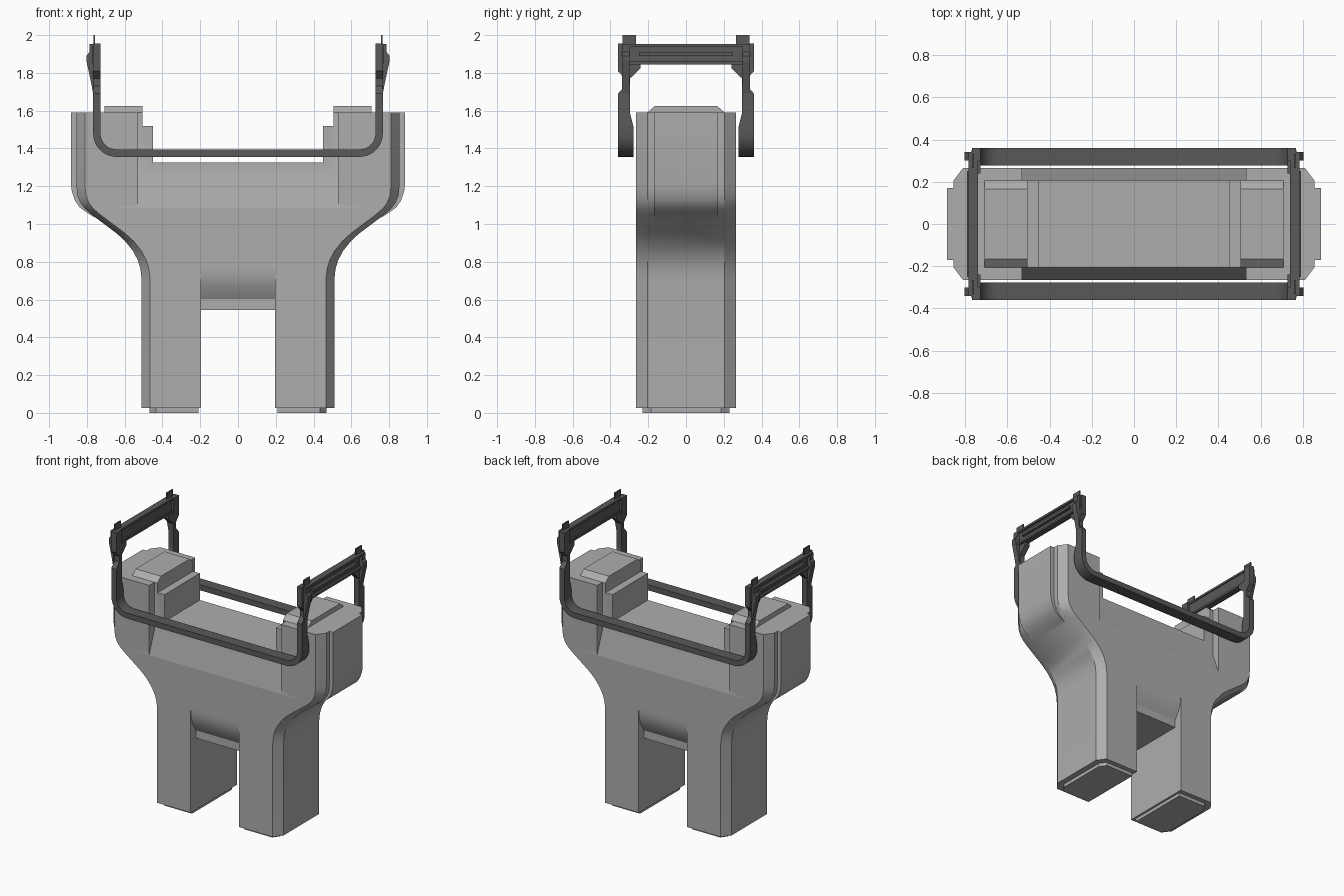
import bpy, bmesh, math
from mathutils import Vector

if "Cube" in bpy.data.objects:
    bpy.data.objects.remove(bpy.data.objects["Cube"])


def material(name, value):
    m = bpy.data.materials.new(name)
    m.use_nodes = True
    colour = (value, value, value, 1)
    m.diffuse_color = colour
    m.node_tree.nodes["Principled BSDF"].inputs["Base Color"].default_value = colour
    return m


CONCRETE = material("light grey concrete", 0.42)
STEEL = material("dark grey steel", 0.10)


def finish(name, bm, mat):
    bmesh.ops.recalc_face_normals(bm, faces=bm.faces)
    me = bpy.data.meshes.new(name)
    bm.to_mesh(me)
    bm.free()
    ob = bpy.data.objects.new(name, me)
    bpy.context.collection.objects.link(ob)
    me.materials.append(mat)
    return ob


def activate(ob):
    bpy.ops.object.select_all(action="DESELECT")
    ob.select_set(True)
    bpy.context.view_layer.objects.active = ob


def smooth(ob):
    activate(ob)
    bpy.ops.object.shade_smooth_by_angle(angle=math.radians(30))


def loft(name, rings, mat):
    bm = bmesh.new()
    loops = [[bm.verts.new(p) for p in ring] for ring in rings]
    for a, b in zip(loops, loops[1:]):
        for i in range(len(a)):
            j = (i + 1) % len(a)
            bm.faces.new((a[i], a[j], b[j], b[i]))
    bm.faces.new(loops[0][::-1])
    bm.faces.new(loops[-1])
    return finish(name, bm, mat)


def prism(name, outline, axis, lo, hi, mat):
    """Extrude an outline (xz for axis y, yz for axis x, xy for axis z)."""
    def place(p, d):
        v = list(p)
        v.insert("xyz".index(axis), d)
        return Vector(v)
    return loft(name, [[place(p, d) for p in outline] for d in (lo, hi)], mat)


def box(name, x, y, z, mat):
    return prism(name, [(x[0], y[0]), (x[1], y[0]), (x[1], y[1]), (x[0], y[1])], "z", *z, mat)


def flip(points, sx=1, sy=1):
    return [(a * sx, b * sy) for a, b in points]


def cut(target, cutter):
    mod = target.modifiers.new("cut", "BOOLEAN")
    mod.operation = "DIFFERENCE"
    mod.solver = "EXACT"
    mod.object = cutter
    activate(target)
    bpy.ops.object.modifier_apply(modifier=mod.name)
    bpy.data.objects.remove(cutter)


# Pier body: chamfered sections stacked along a flaring width profile
FRONT, INNER, CHAMFER = 0.265, 0.205, 0.045
widths = [(0.025, 0.51), (0.70, 0.51), (0.76, 0.516), (0.81, 0.531), (0.86, 0.558),
          (0.91, 0.598), (0.95, 0.642), (1.05, 0.775), (1.08, 0.81), (1.11, 0.834),
          (1.15, 0.85), (1.20, 0.855), (1.59, 0.855)]


def section(w, z):
    quarter = [(w, INNER), (w - CHAMFER, FRONT)]
    ring = quarter + flip(quarter[::-1], -1) + flip(quarter, -1, -1) + flip(quarter[::-1], 1, -1)
    return [(x, y, z) for x, y in ring]


body = loft("pier_body", [section(w, z) for z, w in widths], CONCRETE)

# Opening between the legs, with a rounded lintel and lower slab
lintel = [(0.4, 0.77), (0.265, 0.77), (0.262, 0.725), (0.245, 0.665), (INNER, 0.602), (INNER, 0.545)]
arch = lintel + flip(lintel[::-1], -1)
arch += [(-0.4, -0.1), (0.4, -0.1)]
cut(body, prism("leg_gap_cutter", arch, "x", -0.195, 0.195, CONCRETE))

# Recessed, sloping panels on both long faces
for s in (-1, 1):
    recess = [(FRONT, 1.085), (INNER, 1.24), (INNER, 1.8), (0.4, 1.8), (0.4, 1.085)]
    cut(body, prism("recess_cutter", flip(recess, s), "x", -0.53, 0.53, CONCRETE))

# Deck and stepped bearing seats
deck = [(-0.45, 1.325), (0.45, 1.325), (0.45, 1.52), (0.505, 1.52), (0.505, 1.8),
        (-0.505, 1.8), (-0.505, 1.52), (-0.45, 1.52)]
cut(body, prism("deck_cutter", deck, "y", -0.4, 0.4, CONCRETE))
smooth(body)

# Front rail outline: a channel with rounded lower corners
def rail_path(half, bottom, radius):
    pts = [(half, 1.52)]
    for i in range(9):
        a = math.pi / 2 * i / 8
        pts.append((half - radius + radius * math.cos(a), bottom + radius - radius * math.sin(a)))
    return pts + flip(pts[::-1], -1)


rail = rail_path(0.767, 1.355, 0.125) + rail_path(0.728, 1.395, 0.085)[::-1]

for s, end in ((-1, "front"), (1, "back")):
    ys = sorted((s * 0.278, s * 0.36))
    smooth(prism(end + "_rail", rail, "y", *ys, STEEL))

for s, side in ((-1, "right"), (1, "left")):
    def span(a, b, k=s):
        return sorted((k * a, k * b))

    # Foot pad, end rib and cap block
    foot = [(0.21, -0.23), (0.435, -0.23), (0.468, -0.185), (0.468, 0.185), (0.435, 0.23), (0.21, 0.23)]
    prism(side + "_foot", flip(foot, s), "z", 0, 0.03, CONCRETE)
    rib = [(0.80, 1.59), (0.885, 1.59), (0.885, 1.21), (0.879, 1.17), (0.864, 1.125),
           (0.84, 1.09), (0.80, 1.06), (0.76, 1.035)]
    smooth(prism(side + "_end_rib", flip(rib, s), "y", -0.17, 0.17, CONCRETE))
    cap = [(-INNER, 1.58), (-INNER, 1.59), (-0.165, 1.625), (0.165, 1.625), (INNER, 1.59), (INNER, 1.58)]
    prism(side + "_cap_block", cap, "x", *span(0.505, 0.708), CONCRETE)

    # Top cross beam: web, flanges and outer strip
    box(side + "_beam_web", span(0.745, 0.77), (-0.35, 0.35), (1.85, 1.945), STEEL)
    box(side + "_beam_top_flange", span(0.738, 0.785), (-0.34, 0.34), (1.938, 1.953), STEEL)
    box(side + "_beam_bottom_flange", span(0.738, 0.785), (-0.34, 0.34), (1.845, 1.86), STEEL)
    box(side + "_beam_strip", span(0.77, 0.79), (-0.25, 0.25), (1.89, 1.91), STEEL)

    for t, end in ((-1, "front"), (1, "back")):
        part = side + "_" + end
        # Upright with flared base, waist and gusset
        upright = [(0.278, 1.515), (0.36, 1.515), (0.36, 1.69), (0.325, 1.73), (0.325, 1.77),
                   (0.36, 1.81), (0.36, 1.955), (0.30, 1.955), (0.30, 1.85), (0.24, 1.85),
                   (0.24, 1.825), (0.297, 1.77), (0.297, 1.59)]
        prism(part + "_upright", flip(upright, t), "x", *span(0.728, 0.767), STEEL)
        # Outer corner bracket and top tab
        bracket = [(0.765, 1.68), (0.78, 1.76), (0.802, 1.86), (0.802, 1.89), (0.787, 1.91),
                   (0.787, 1.95), (0.765, 1.95)]
        prism(part + "_bracket", flip(bracket, s), "y", *span(0.30, 0.34, t), STEEL)
        box(part + "_tab", span(0.757, 0.765), span(0.265, 0.335, t), (1.94, 2.0), STEEL)
